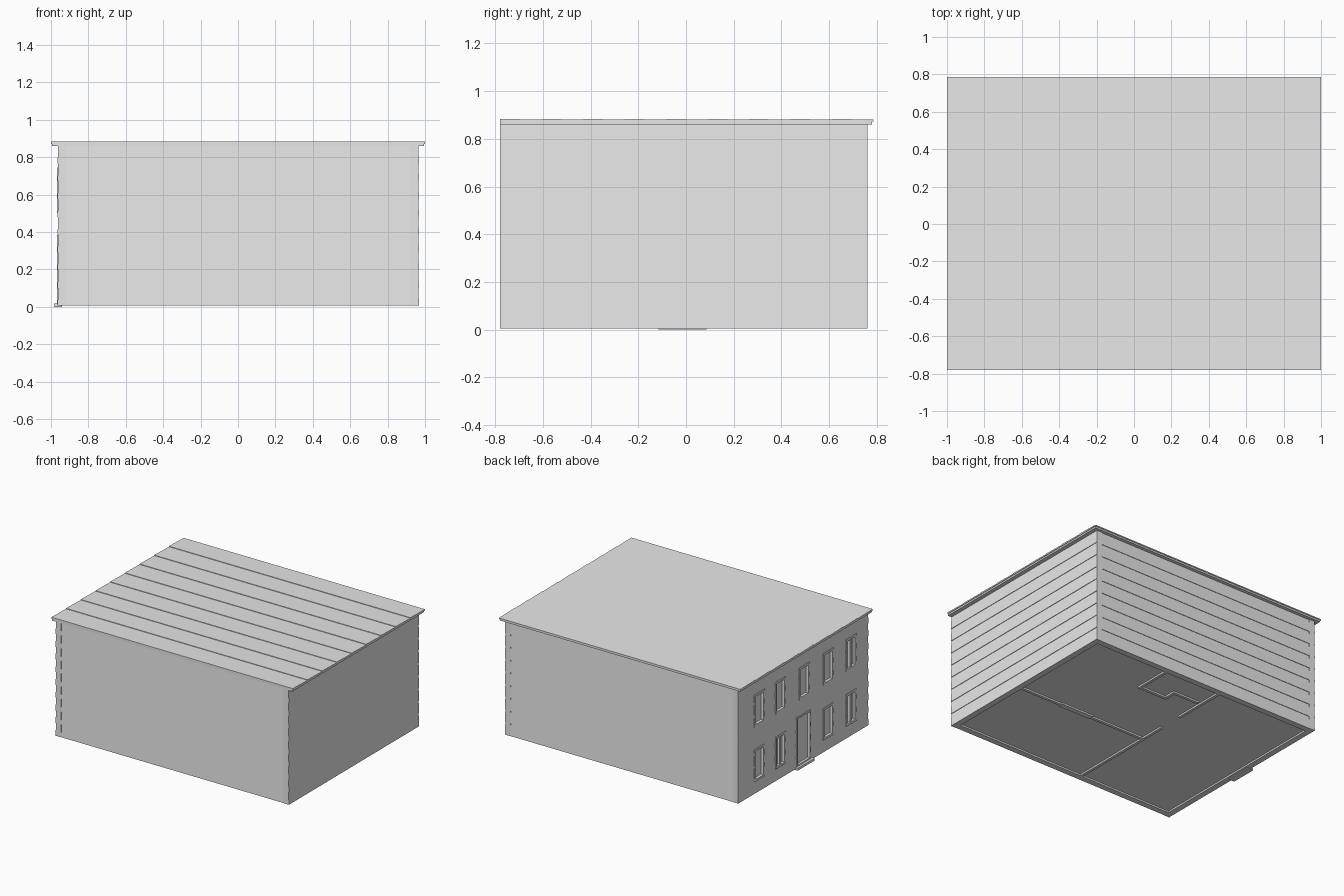
import bpy, bmesh
from mathutils import Vector

cube = bpy.data.objects.get("Cube")
if cube:
    bpy.data.objects.remove(cube, do_unlink=True)

grey = bpy.data.materials.new("plain_grey")
grey.use_nodes = True
grey.diffuse_color = (0.8, 0.8, 0.8, 1)
grey.node_tree.nodes["Principled BSDF"].inputs["Base Color"].default_value = (0.8, 0.8, 0.8, 1)


def finish(name, bm):
    bmesh.ops.recalc_face_normals(bm, faces=bm.faces)
    mesh = bpy.data.meshes.new(name)
    bm.to_mesh(mesh)
    bm.free()
    mesh.materials.append(grey)
    obj = bpy.data.objects.new(name, mesh)
    bpy.context.collection.objects.link(obj)
    return obj


def add_box(bm, x, y, z):
    vs = bmesh.ops.create_cube(bm, size=1)["verts"]
    for v in vs:
        v.co = [(r[0] + r[1]) / 2 + c * (r[1] - r[0]) for r, c in zip((x, y, z), v.co)]


def boxes(name, items):
    bm = bmesh.new()
    for item in items:
        add_box(bm, *item)
    return finish(name, bm)


def prism(name, points, sweep):
    bm = bmesh.new()
    face = bm.faces.new([bm.verts.new(p) for p in points])
    out = bmesh.ops.extrude_face_region(bm, geom=[face])["geom"]
    for v in out:
        if isinstance(v, bmesh.types.BMVert):
            v.co += Vector(sweep)
    return finish(name, bm)


def courses(start, end, count, lap):
    """Overlapping boards: pairs of (position, set-back)."""
    step = (end - start) / count
    pts = []
    for i in range(count):
        pts += [(start + i * step, 0), (start + (i + 1) * step, lap)]
    return pts


BASE, TOP, THICK, LAP = 0.006, 0.862, 0.045, 0.004
boards = courses(BASE, TOP, 9, LAP)


def side_wall(name, sign, face):
    pts = [(sign * (face - d), -0.78, z) for z, d in boards]
    pts += [(sign * (face - THICK), -0.78, z) for z in (TOP, BASE)]
    return prism(name, pts, (0, 1.54, 0))


def end_wall(name, sign, face):
    pts = [(-0.945, sign * (face - d), z) for z, d in boards]
    pts += [(-0.945, sign * (face - THICK), z) for z in (TOP, BASE)]
    return prism(name, pts, (1.895, 0, 0))


# Outer walls
facade = side_wall("entrance_wall", -1, 0.965)
side_wall("plain_side_wall", 1, 0.968)
end_wall("front_wall", -1, 0.778)
end_wall("back_wall", 1, 0.758)

# Overhanging roof of wide courses, with a thin lip below it
roof_edge = [(-1, y, 0.884 - d) for y, d in courses(-0.78, 0.785, 9, LAP)]
prism("roof", roof_edge + [(-1, 0.785, 0.872), (-1, -0.78, 0.872)], (2, 0, 0))
boxes("roof_lip", [((-0.995, 0.995), (-0.78, 0.78), (TOP - 0.002, 0.874))])

# Window and door openings in the entrance wall
columns = [0.51, 0.26, -0.02, -0.305, -0.575]
windows = [(y, z) for z in (0.505, 0.095) for y in columns
           if not (z < 0.2 and y == -0.02)]
W, H = 0.06, 0.24
door_y, door_z = (-0.095, 0.07), (0.016, 0.385)
cuts = [((-1.1, -0.948), (y - W, y + W), (z, z + H)) for y, z in windows]
cuts.append(((-1.1, -0.95), door_y, door_z))
cutter = boxes("opening_cutter", cuts)
cutter.hide_render = True
mod = facade.modifiers.new("openings", "BOOLEAN")
mod.operation = "DIFFERENCE"
mod.solver = "EXACT"
mod.object = cutter
bpy.context.view_layer.objects.active = facade
bpy.ops.object.modifier_apply(modifier=mod.name)
bpy.data.objects.remove(cutter, do_unlink=True)


def frame(y, z, depth, bar):
    """Four bars lining an opening."""
    (a, b), (c, d) = y, z
    return [(depth, (a, a + bar), z), (depth, (b - bar, b), z),
            (depth, y, (c, c + bar)), (depth, y, (d - bar, d))]


# Window frames, with a mullion in some
depth = (-0.968, -0.94)
bars = []
for y, z in windows:
    bars += frame((y - W, y + W), (z, z + H), depth, 0.016)
    if y == columns[-1] or (y == columns[1] and z < 0.2):
        bars.append(((-0.962, -0.94), (y - 0.01, y + 0.01), (z, z + H)))
boxes("window_frames", bars)

# Door frame and doorstep
boxes("door_frame", frame(door_y, door_z, depth, 0.012))
boxes("doorstep", [((-0.985, -0.94), (-0.115, 0.085), (0, 0.018))])

# Floor set up inside the walls, with partitions showing below it
boxes("floor", [((-0.94, 0.94), (-0.75, 0.73), (0.018, 0.04))])
t = 0.011


def along_x(x, y):
    return (x, (y - t, y + t), (BASE, 0.3))


def along_y(x, y):
    return ((x - t, x + t), y, (BASE, 0.3))


boxes("partitions", [
    along_x((-0.15, 0.94), -0.085), along_y(-0.15, (-0.74, 0.11)),
    along_y(-0.15, (0.3, 0.73)), along_y(0.315, (0.44, 0.73)),
    along_x((0.09, 0.326), 0.44), along_y(0.09, (0.43, 0.54)),
    along_x((-0.12, 0.1), 0.53),
])
boxes("inner_door", [((0.31, 0.58), (-0.105, -0.065), (BASE, 0.3))])
